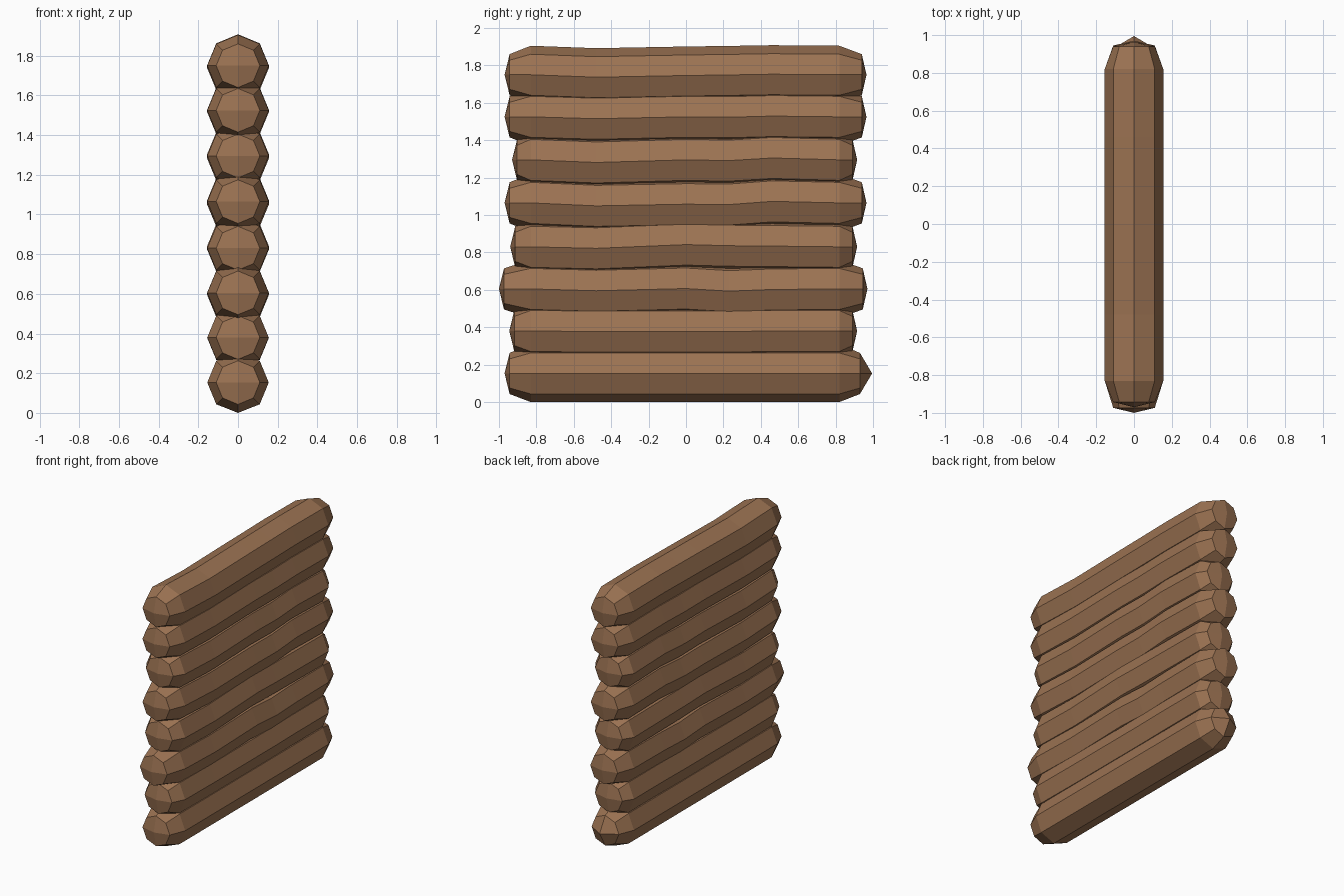
import bpy, bmesh, math

if "Cube" in bpy.data.objects:
    bpy.data.objects.remove(bpy.data.objects["Cube"])

wood = bpy.data.materials.new("wood")
wood.diffuse_color = (0.33, 0.17, 0.085, 1)
wood.use_nodes = True
wood.node_tree.nodes["Principled BSDF"].inputs["Base Color"].default_value = wood.diffuse_color

STATIONS = (-0.48, 0.0, 0.23, 0.46)   # inner rings along each log
R, R_END, SIDES = 0.155, 0.11, 8

# per log: height, back and front tips, sag at the inner stations
LOGS = [
    (0.153, -0.97, 0.995, (0.000, 0.000, 0.000, 0.000)),
    (0.380, -0.945, 0.915, (-0.003, -0.003, -0.003, 0.000)),
    (0.605, -1.00, 0.97, (-0.010, 0.002, -0.012, -0.003)),
    (0.830, -0.94, 0.915, (-0.008, 0.012, 0.006, 0.004)),
    (1.065, -0.97, 0.965, (-0.016, -0.007, -0.009, 0.008)),
    (1.295, -0.93, 0.915, (-0.014, 0.000, -0.004, 0.010)),
    (1.525, -0.97, 0.965, (-0.010, 0.000, -0.002, 0.004)),
    (1.750, -0.97, 0.965, (-0.013, -0.004, -0.001, 0.003)),
]


def make_log(name, z, y0, y1, sag):
    """Eight-sided log along y with chamfered, slightly pointed ends."""
    bm = bmesh.new()
    in1 = 0.065 if y1 > 0.98 else 0.025
    rings = [(y0 + 0.027, R_END, 0), (-0.83, R, 0)]
    rings += [(y, R, s) for y, s in zip(STATIONS, sag)]
    rings += [(0.82, R, 0), (y1 - in1, R_END, 0)]
    loops = []
    for y, r, s in rings:
        loops.append([bm.verts.new((r * math.cos(a), y, max(0, z + s + r * math.sin(a))))
                      for a in (2 * math.pi * i / SIDES for i in range(SIDES))])
    for a, b in zip(loops, loops[1:]):
        for i in range(SIDES):
            j = (i + 1) % SIDES
            bm.faces.new((a[i], a[j], b[j], b[i]))
    # end caps: four quads around a raised centre
    for loop, y in ((loops[0], y0), (loops[-1], y1)):
        tip = bm.verts.new((0, y, z))
        for i in range(0, SIDES, 2):
            bm.faces.new((tip, loop[i], loop[i + 1], loop[(i + 2) % SIDES]))
    bmesh.ops.recalc_face_normals(bm, faces=bm.faces)
    mesh = bpy.data.meshes.new(name)
    bm.to_mesh(mesh)
    bm.free()
    mesh.materials.append(wood)
    bpy.context.collection.objects.link(bpy.data.objects.new(name, mesh))


# stacked log wall
for n, log in enumerate(LOGS, 1):
    make_log(f"log_{n}", *log)
